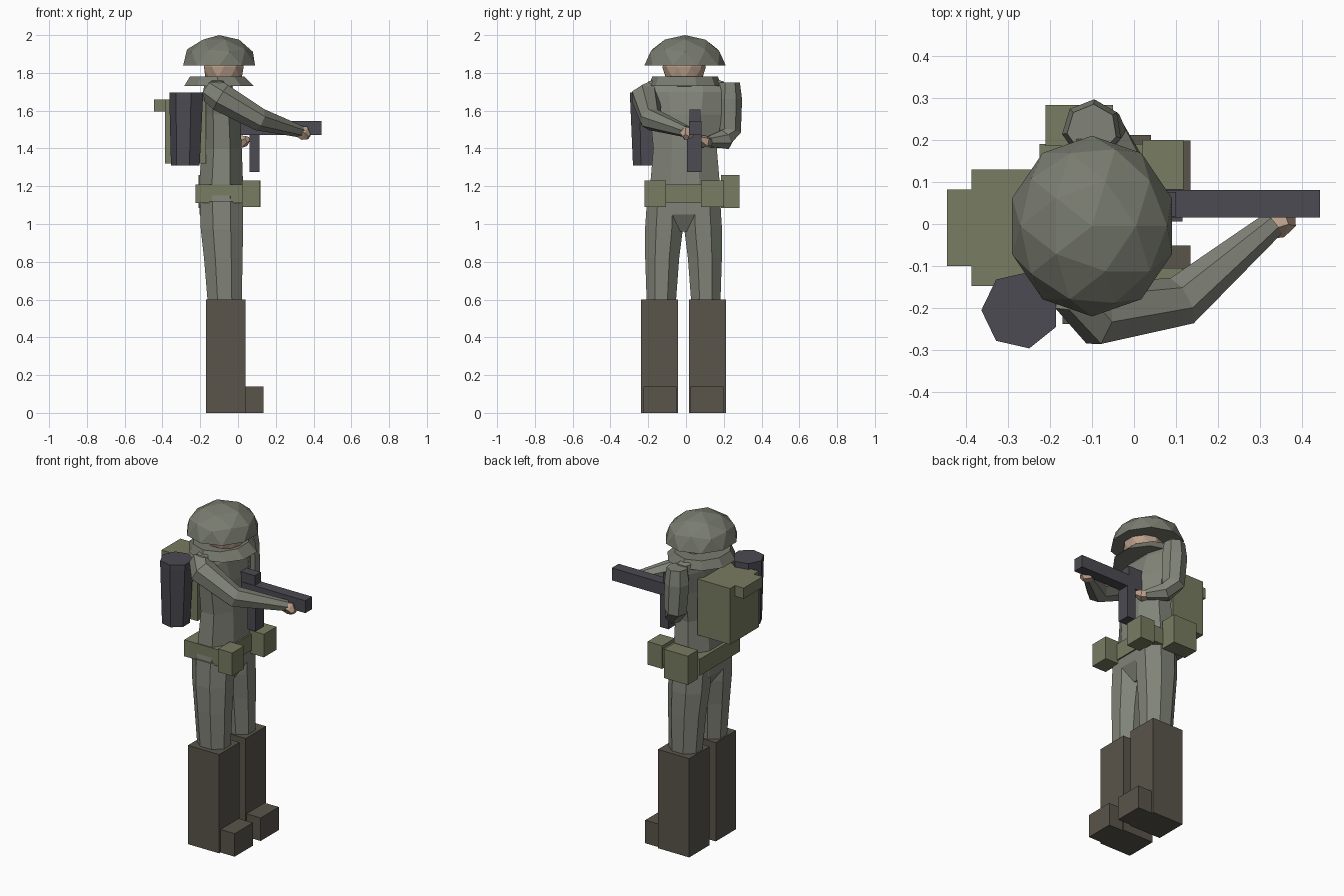
import bpy, bmesh
from math import cos, sin, pi
from mathutils import Vector, Matrix

if "Cube" in bpy.data.objects:
    bpy.data.objects.remove(bpy.data.objects["Cube"])


def material(name, rgb):
    m = bpy.data.materials.new(name)
    m.diffuse_color = (*rgb, 1)
    m.use_nodes = True
    m.node_tree.nodes["Principled BSDF"].inputs["Base Color"].default_value = m.diffuse_color
    return m


CLOTH = material("cloth", (0.22, 0.23, 0.19))
HELMET = material("helmet_green", (0.19, 0.20, 0.16))
WEB = material("webbing", (0.19, 0.20, 0.12))
LEATHER = material("leather", (0.10, 0.09, 0.07))
METAL = material("metal", (0.07, 0.07, 0.085))
SKIN = material("skin", (0.50, 0.35, 0.26))


def finish(name, bm, mat):
    bmesh.ops.recalc_face_normals(bm, faces=bm.faces[:])
    me = bpy.data.meshes.new(name)
    bm.to_mesh(me)
    bm.free()
    me.materials.append(mat)
    ob = bpy.data.objects.new(name, me)
    bpy.context.collection.objects.link(ob)
    return ob


def box(name, x, y, z, mat):
    bm = bmesh.new()
    size = [b - a for a, b in (x, y, z)]
    mid = [(a + b) / 2 for a, b in (x, y, z)]
    bmesh.ops.create_cube(bm, size=1, matrix=Matrix.Translation(mid) @ Matrix.Diagonal((*size, 1)))
    return finish(name, bm, mat)


def skin_rings(name, rings, mat):
    bm = bmesh.new()
    loops = [[bm.verts.new(p) for p in r] for r in rings]
    n = len(loops[0])
    for a, b in zip(loops, loops[1:]):
        for i in range(n):
            j = (i + 1) % n
            bm.faces.new((a[i], a[j], b[j], b[i]))
    bm.faces.new(loops[0])
    bm.faces.new(loops[-1])
    return finish(name, bm, mat)


def loft(name, sections, mat, n=8):
    """sections: z, centre x, centre y, half width x, half width y"""
    k = 1 / cos(pi / n)
    return skin_rings(name, [[(cx + rx * k * cos(2 * pi * (i + .5) / n),
                               cy + ry * k * sin(2 * pi * (i + .5) / n), z) for i in range(n)]
                             for z, cx, cy, rx, ry in sections], mat)


def tube(name, path, mat, n=7):
    """path: (point, radius) pairs"""
    pts = [Vector(p) for p, _ in path]
    rings = []
    for k, (p, (_, r)) in enumerate(zip(pts, path)):
        t = (pts[min(k + 1, len(pts) - 1)] - pts[max(k - 1, 0)]).normalized()
        u = t.cross(Vector((0.3, 1, 0.1))).normalized()
        v = t.cross(u)
        rings.append([p + r * (u * cos(2 * pi * i / n) + v * sin(2 * pi * i / n)) for i in range(n)])
    return skin_rings(name, rings, mat)


# Boots and trouser legs, one pair about the body's mid plane
for side, s in (("right", -1), ("left", 1)):
    def span(a, b):
        return sorted((-0.013 + s * a, -0.013 + s * b))
    box(side + "_boot_shaft", (-0.17, 0.04), span(0.03, 0.225), (0, 0.6), LEATHER)
    box(side + "_boot_toe", (0.03, 0.135), span(0.038, 0.212), (0, 0.14), LEATHER)
    y = -0.013
    loft(side + "_trouser_leg", [
        (0.58, -0.07, y + s * 0.118, 0.09, 0.077),
        (0.82, -0.078, y + s * 0.113, 0.102, 0.09),
        (0.97, -0.085, y + s * 0.104, 0.112, 0.1),
        (1.12, -0.088, y + s * 0.097, 0.115, 0.097)], CLOTH)

# Torso with hips and shoulders
loft("torso", [
    (0.96, -0.085, -0.01, 0.06, 0.09),
    (1.05, -0.088, -0.01, 0.115, 0.195),
    (1.20, -0.09, -0.005, 0.117, 0.185),
    (1.40, -0.085, -0.005, 0.105, 0.168),
    (1.58, -0.09, 0.0, 0.1, 0.19),
    (1.70, -0.1, 0.0, 0.085, 0.22),
    (1.755, -0.11, 0.0, 0.065, 0.2),
    (1.775, -0.11, 0.0, 0.05, 0.12)], CLOTH)

# Arms: one reaching to the barrel, one bent back to the grip
tube("right_arm", [((-0.13, -0.16, 1.70), 0.07),
                   ((-0.09, -0.215, 1.67), 0.078),
                   ((0.11, -0.185, 1.555), 0.062),
                   ((0.33, 0.0, 1.49), 0.032)], CLOTH)
tube("right_hand", [((0.31, -0.01, 1.49), 0.028),
                    ((0.35, 0.008, 1.48), 0.04),
                    ((0.375, 0.0, 1.46), 0.018)], SKIN, 5)
tube("left_arm", [((-0.1, 0.225, 1.75), 0.06),
                  ((-0.1, 0.225, 1.66), 0.072),
                  ((-0.09, 0.225, 1.49), 0.066),
                  ((-0.06, 0.2, 1.445), 0.055),
                  ((0.01, 0.12, 1.435), 0.03)], CLOTH)
tube("left_hand", [((0.0, 0.125, 1.435), 0.025),
                   ((0.025, 0.1, 1.435), 0.035),
                   ((0.05, 0.07, 1.45), 0.018)], SKIN, 5)

# Head, flared neck guard and half-dome helmet
bm = bmesh.new()
bmesh.ops.create_icosphere(bm, subdivisions=2, radius=1,
                           matrix=Matrix.Translation((-0.075, -0.01, 1.83)) @ Matrix.Diagonal((0.11, 0.115, 0.12, 1)))
finish("head", bm, SKIN)
loft("neck_guard", [(1.73, -0.1, -0.005, 0.185, 0.185),
                    (1.78, -0.11, -0.005, 0.145, 0.165)], HELMET, 10)
bm = bmesh.new()
bmesh.ops.create_icosphere(bm, subdivisions=2, radius=1)
bmesh.ops.delete(bm, geom=[f for f in bm.faces if f.calc_center_median().z < 0], context='FACES')
bmesh.ops.transform(bm, verts=bm.verts[:],
                    matrix=Matrix.Translation((-0.1, -0.005, 1.84)) @ Matrix.Diagonal((0.2, 0.215, 0.16, 1)))
rim = [e for e in bm.edges if e.is_boundary]
bmesh.ops.contextual_create(bm, geom=rim)
finish("helmet", bm, HELMET)

# Belt and pouches
box("belt", (-0.225, 0.035), (-0.195, 0.19), (1.11, 1.21), WEB)
box("front_pouch_right", (0.02, 0.115), (-0.22, -0.105), (1.09, 1.23), WEB)
box("front_pouch_left", (0.02, 0.118), (0.08, 0.2), (1.09, 1.23), WEB)
box("side_pouch", (-0.21, -0.05), (0.185, 0.283), (1.085, 1.26), WEB)

# Pack, its top flap and the canister
box("backpack", (-0.387, -0.17), (-0.147, 0.13), (1.32, 1.66), WEB)
box("pack_flap", (-0.445, -0.28), (-0.1, 0.082), (1.595, 1.66), WEB)
loft("canister", [(1.31, -0.275, -0.205, 0.072, 0.07),
                  (1.66, -0.27, -0.205, 0.084, 0.084),
                  (1.695, -0.27, -0.205, 0.084, 0.084)], METAL, 7)

# Rifle
box("rifle_body", (0.0, 0.442), (0.015, 0.081), (1.47, 1.545), METAL)
box("rifle_sight", (0.0, 0.1), (0.018, 0.076), (1.54, 1.605), METAL)
box("rifle_magazine", (0.06, 0.115), (0.006, 0.083), (1.275, 1.475), METAL)
